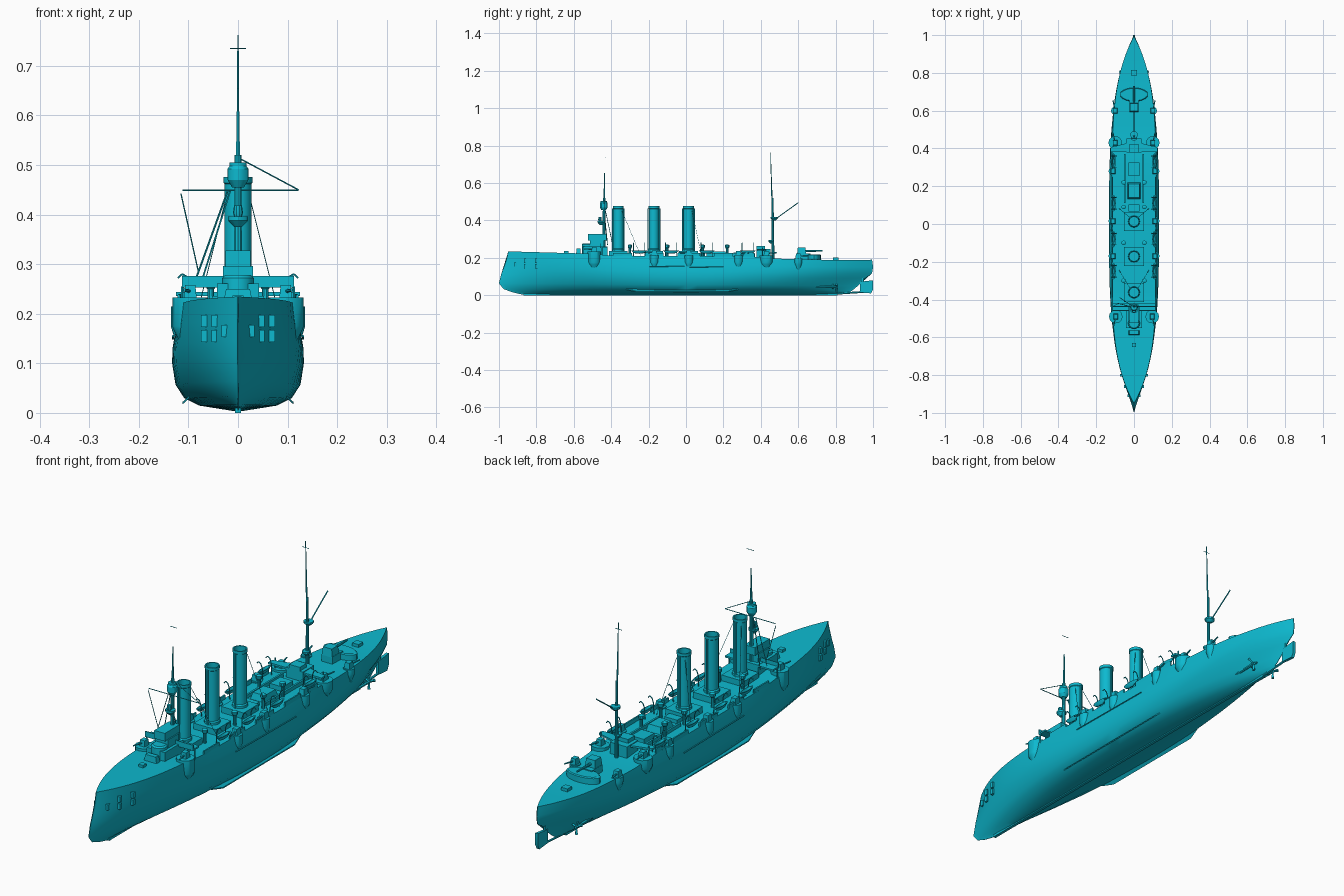
import bpy, bmesh, math
from mathutils import Vector, Matrix

cube = bpy.data.objects.get("Cube")
if cube:
    bpy.data.objects.remove(cube)

paint = bpy.data.materials.new("sea_blue_paint")
paint.use_nodes = True
COLOUR = (0.004, 0.49, 0.63, 1)
paint.diffuse_color = COLOUR
paint.node_tree.nodes["Principled BSDF"].inputs["Base Color"].default_value = COLOUR
made = []


def finish(name, bm):
    bmesh.ops.recalc_face_normals(bm, faces=bm.faces)
    mesh = bpy.data.meshes.new(name)
    bm.to_mesh(mesh)
    bm.free()
    mesh.materials.append(paint)
    ob = bpy.data.objects.new(name, mesh)
    bpy.context.collection.objects.link(ob)
    made.append(ob)
    return ob


def box(name, centre, size, taper=1.0):
    bm = bmesh.new()
    bmesh.ops.create_cube(bm, size=1)
    for v in bm.verts:
        k = taper if v.co.z > 0 else 1
        v.co = Vector((v.co.x * size[0] * k, v.co.y * size[1] * k, v.co.z * size[2])) + Vector(centre)
    return finish(name, bm)


def rod(name, a, b, r, r2=None, sides=6):
    a, b = Vector(a), Vector(b)
    bm = bmesh.new()
    bmesh.ops.create_cone(bm, cap_ends=True, segments=sides, radius1=r,
                          radius2=r if r2 is None else r2, depth=(b - a).length)
    turn = (b - a).to_track_quat('Z', 'Y').to_matrix().to_4x4()
    bm.transform(Matrix.Translation((a + b) / 2) @ turn)
    return finish(name, bm)


def lathe(name, centre, profile, sides=16, sx=1.0, sy=1.0):
    """Spin (radius, z) points about a vertical axis."""
    bm = bmesh.new()
    rings = []
    for r, z in profile:
        rings.append([bm.verts.new((centre[0] + sx * r * math.cos(i * math.tau / sides),
                                    centre[1] + sy * r * math.sin(i * math.tau / sides), z))
                      for i in range(sides)])
    for lo, hi in zip(rings, rings[1:]):
        for i in range(sides):
            j = (i + 1) % sides
            bm.faces.new((lo[i], lo[j], hi[j], hi[i]))
    bm.faces.new(rings[0])
    bm.faces.new(rings[-1])
    return finish(name, bm)


def plate(name, outline, thickness, axis):
    """Extrude an outline of points along an axis vector."""
    bm = bmesh.new()
    face = bm.faces.new([bm.verts.new(p) for p in outline])
    new = bmesh.ops.extrude_face_region(bm, geom=[face])["geom"]
    bmesh.ops.translate(bm, vec=Vector(axis) * thickness,
                        verts=[g for g in new if isinstance(g, bmesh.types.BMVert)])
    return finish(name, bm)


def deck_height(y):
    pts = [(-1, .236), (-.5, .222), (-.4, .212), (.36, .207), (.48, .196), (.8, .188), (1, .19)]
    for (a, za), (b, zb) in zip(pts, pts[1:]):
        if y <= b:
            return za + (zb - za) * (y - a) / (b - a)
    return pts[-1][1]


# Hull levels: height fraction, half beam, bow end, stern end, fullness
LEVELS = [(.02, .012, -.88, .80, 2.5), (.07, .078, -.93, .87, 1.7), (.14, .108, -.975, .89, 1.9),
          (.27, .126, -1.0, .92, 2.3), (.48, .133, -.988, .955, 2.9), (.62, .132, -.975, .995, 3.4),
          (.8, .126, -.96, 1.0, 4.0), (1, .117, -.95, .995, 4.6)]


def half_beam(y, level=-1):
    f, w, bow, stern, p = LEVELS[level]
    return w * (1 - min(1, abs(y / (bow if y < 0 else stern))) ** p)


def build_hull():
    bm = bmesh.new()
    count = 48
    rows = []
    for i in range(count + 1):
        s = math.sin((i / count - .5) * math.pi)
        right, left = [], []
        for f, w, bow, stern, p in LEVELS:
            y = s * (-bow if s < 0 else stern)
            x = max(w * (1 - abs(s) ** p), .001)
            z = f * deck_height(y)
            right.append(bm.verts.new((-x, y, z)))
            left.append(bm.verts.new((x, y, z)))
        rows.append(right[::-1] + left)
    n = len(rows[0])
    for a, b in zip(rows, rows[1:]):
        for k in range(n):
            m = (k + 1) % n
            bm.faces.new((a[k], a[m], b[m], b[k]))
    bm.faces.new(rows[0])
    bm.faces.new(rows[-1])
    return finish("hull", bm)


build_hull()
box("keel", (0, -.03, .005), (.012, 1.68, .01))

# Rudder and stern gear
plate("rudder", [(-.006, .93, .015), (-.006, .99, .01), (-.006, 1, .03), (-.006, 1, .08), (-.006, .93, .072)],
      .012, (1, 0, 0))
rod("rudder_post", (0, .945, .06), (0, .945, .13), .006)
rod("rudder_heel", (0, .8, .008), (0, .95, .018), .005)

for s, side in ((-1, "right"), (1, "left")):
    # Underwater fittings
    plate(side + "_bilge_keel", [(s * .098, -.32, .03), (s * .112, -.26, .017), (s * .112, .22, .017),
                                 (s * .098, .28, .03)], .005, (0, 0, 1))
    rod(side + "_propeller_shaft", (s * .045, .55, .045), (s * .05, .81, .045), .006)
    rod(side + "_shaft_strut", (s * .05, .785, .045), (s * .015, .785, .09), .004)
    rod(side + "_shaft_strut_low", (s * .05, .785, .045), (s * .008, .785, .03), .004)
    for k in range(3):
        a = k * math.tau / 3 + .5
        rod(side + "_propeller_blade", (s * .05, .805, .045),
            (s * .05 + .03 * math.cos(a), .805, .045 + .03 * math.sin(a)), .003, .007, 4)

    # Anchors and hawse fittings on the bow
    for y, z in ((-.91, .165), (-.86, .185), (-.86, .155), (-.8, .185), (-.8, .155)):
        box(side + "_anchor_fitting", (s * (half_beam(y, -2) + .002), y, z), (.014, .014, .024))

    # Gun sponsons with shield and barrel
    for y, r, aim in ((-.49, .036, -1), (.43, .036, 1), (.6, .022, 1),
                      (-.17, .024, -1), (.015, .024, -1), (.28, .024, 1)):
        big = r > .03
        top = deck_height(y) + (.012 if big else .004)
        x = s * (half_beam(y) - (.015 if big else .006))
        lathe(side + "_sponson", (x, y), [(r * .45, .135), (r * .9, .165), (r, .175), (r, top)], 12)
        box(side + "_gun_shield", (x, y, top + .012), (.026, .03, .026), .8)
        rod(side + "_gun_barrel", (x, y, top + .012),
            (x + s * .012, y + aim * .055, top + .015), .004, .003)

    # Bulwark with gaps along the waist
    for y, length in ((-.34, .1), (-.17, .1), (.015, .12), (.2, .1), (.335, .06)):
        box(side + "_bulwark", (s * (half_beam(y) - .003), y, .215), (.006, length, .022))

    # Boats hung outboard between curved davits
    for y in (-.25, -.08, .11, .33):
        lathe(side + "_boat", (s * .108, y), [(.003, .222), (.007, .226), (.011, .24), (.009, .24), (.004, .23)],
              12, 1, 4)
        for dy in (-.03, .03):
            path = [(.094, .205), (.096, .255), (.103, .274), (.113, .28), (.121, .272)]
            for (xa, za), (xb, zb) in zip(path, path[1:]):
                rod(side + "_davit", (s * xa, y + dy, za), (s * xb, y + dy, zb), .0022, sides=5)

    # Hull side boom, bridge wings and supports
    rod(side + "_side_boom", (s * .131, -.2, .155), (s * .131, .2, .15), .0025)
    for y in (-.45, .41):
        rod(side + "_wing_support", (s * .112, y, .2), (s * .112, y, .255), .003)
    for y in (-.3, -.1, .09, .22):
        lathe(side + "_ventilator", (s * .055, y), [(.007, .205), (.007, .25), (.012, .256), (.012, .268), (.004, .272)], 10)

# Funnels with casings, collars and steam pipes
for y in (-.362, -.172, .013):
    box("funnel_casing", (0, y, .218), (.105, .1, .035))
    lathe("funnel", (0, y), [(.031, .2), (.031, .245), (.027, .25), (.027, .462), (.029, .464),
                            (.029, .476), (.024, .476), (.024, .36)], 20)
    for dy in (-.031, .031):
        rod("steam_pipe", (0, y + dy, .23), (0, y + dy, .465), .0035)
for y, dy in ((-.362, .12), (.013, .07)):
    for s in (-1, 1):
        rod("funnel_stay", (s * .02, y + .02, .45), (s * .08, y + dy, .21), .001, sides=4)

# Forward bridge
box("bridge_deckhouse", (0, -.485, .236), (.085, .13, .05))
box("bridge_wing_deck", (0, -.44, .256), (.225, .04, .007))
box("bridge_wing_rail", (0, -.458, .266), (.225, .004, .02))
lathe("conning_tower", (0, -.525), [(.032, .22), (.032, .272), (.026, .278)], 14)
box("wheelhouse", (0, -.475, .276), (.06, .075, .04))
box("upper_bridge", (0, -.475, .311), (.05, .1, .034))
box("bow_breakwater", (0, -.575, .235), (.06, .025, .03), .8)

# Foremast with fighting top, platforms and yard
rod("foremast", (0, -.44, .2), (0, -.437, .52), .009, .007, 10)
rod("fore_topmast", (0, -.437, .5), (0, -.435, .655), .005, .002)
lathe("fighting_top", (0, -.44), [(.012, .455), (.021, .47), (.021, .492), (.017, .498), (.017, .505)], 12)
lathe("searchlight_platform", (0, -.452), [(.008, .375), (.02, .388), (.02, .396)], 12)
lathe("searchlight", (0, -.46), [(.008, .396), (.01, .404), (.008, .418)], 10)
rod("fore_yard", (-.112, -.437, .449), (.122, -.437, .449), .0018)
rod("yard_lift", (0, -.437, .515), (.122, -.437, .45), .0014, sides=4)
rod("signal_halyard", (-.115, -.437, .442), (-.08, -.42, .285), .0014, sides=4)
rod("fore_shroud", (-.02, -.437, .45), (-.085, -.42, .27), .002, sides=4)
rod("fore_shroud_aft", (-.015, -.43, .45), (-.075, -.39, .26), .002, sides=4)
rod("fore_signal_spar", (-.016, -.43, .735), (.016, -.43, .735), .0013, sides=4)

# Mainmast with gaff and platforms
rod("mainmast", (0, .465, .19), (0, .463, .52), .008, .005, 10)
rod("main_topmast", (0, .46, .5), (0, .452, .762), .0035, .0015)
rod("main_signal_spar", (-.016, .452, .735), (.016, .452, .735), .0013, sides=4)
rod("gaff", (0, .468, .4), (0, .6, .495), .0025)
lathe("main_platform", (0, .472), [(.008, .4), (.02, .41), (.02, .418)], 10)
lathe("main_lower_platform", (0, .455), [(.006, .278), (.015, .288), (.015, .296)], 10)

# Waist deck fittings
box("engine_skylight", (0, .175, .22), (.07, .09, .03), .8)
box("waist_hatch", (0, .085, .214), (.06, .035, .02))
box("aft_hatch", (0, .29, .216), (.06, .07, .024))
for x in (-.05, .05):
    box("boat_skid", (x, .24, .214), (.008, .26, .018))

# Aft bridge and after gun
box("aft_deckhouse", (0, .415, .222), (.08, .075, .05))
plate("aft_bridge_deck", [(-.125, .38, .236), (.125, .38, .236), (.125, .405, .236), (.05, .425, .236),
                          (0, .445, .236), (-.05, .425, .236), (-.125, .405, .236)], .008, (0, 0, 1))
box("aft_chart_house", (0, .4, .25), (.05, .045, .026))
lathe("after_gun_platform", (0, .685), [(.036, .18), (.036, .215), (.033, .219)], 20, 2.1, 1)
box("after_gun_base", (0, .63, .205), (.05, .07, .036))
box("after_gun_shield", (0, .618, .238), (.048, .048, .034), .85)
rod("after_gun_barrel", (0, .63, .236), (0, .73, .238), .006, .004, 8)
box("stern_hatch", (0, .8, .193), (.03, .03, .016))
box("bow_capstan", (0, -.64, .23), (.022, .022, .014))

for ob in bpy.context.selected_objects:
    ob.select_set(False)
for ob in made:
    ob.select_set(True)
bpy.context.view_layer.objects.active = made[0]
bpy.ops.object.shade_smooth_by_angle(angle=math.radians(30))
